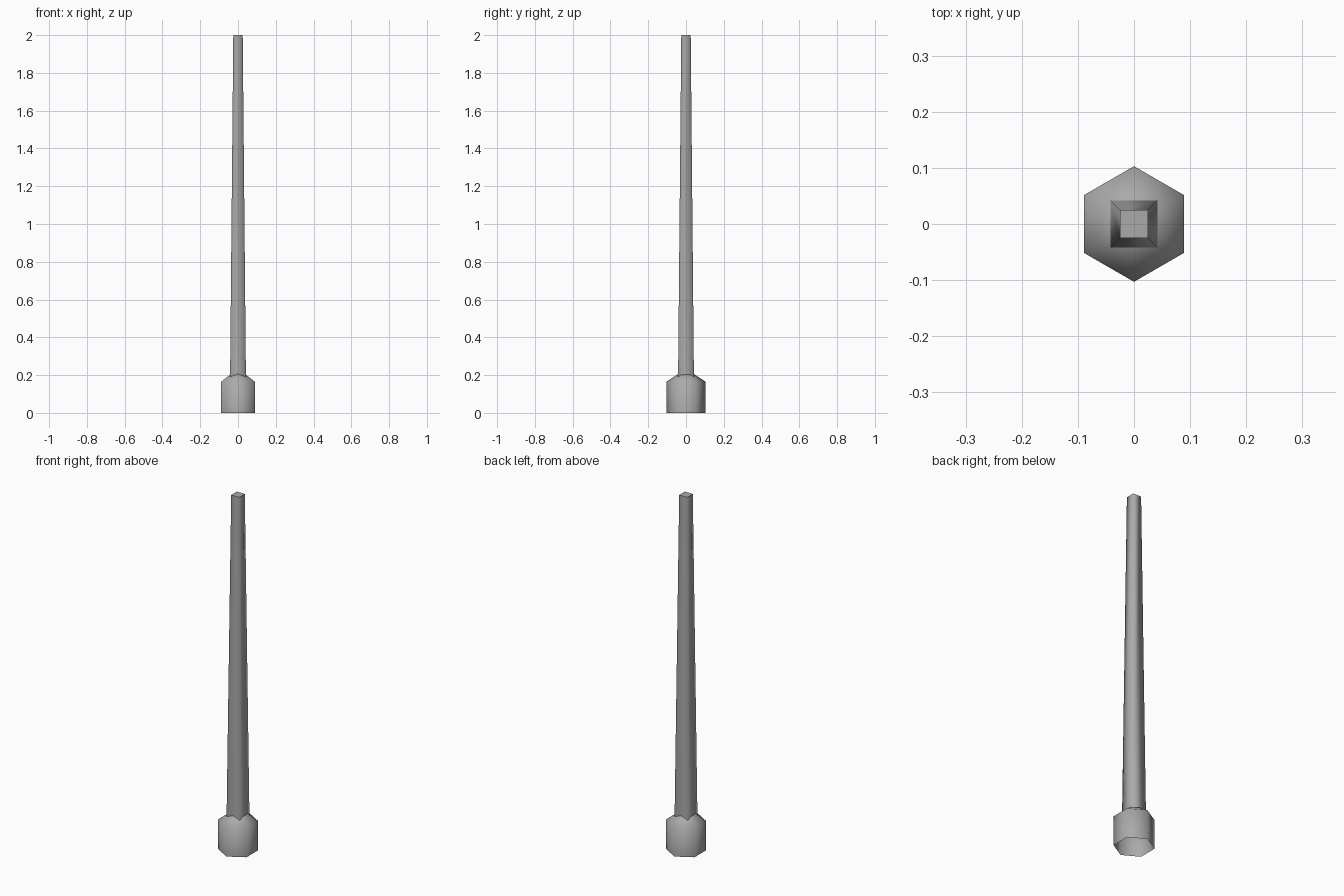
import bpy
import bmesh
import math

default = bpy.data.objects.get("Cube")
if default:
    bpy.data.objects.remove(default, do_unlink=True)

# Single grey material
grey = bpy.data.materials.new("plain_grey")
grey.use_nodes = True
colour = (0.4, 0.4, 0.4, 1.0)
grey.diffuse_color = colour
grey.node_tree.nodes["Principled BSDF"].inputs["Base Color"].default_value = colour


def prism(name, sides, turn, rings, apex=None, cap=False):
    """Stack of regular rings (radius, height), closed by an apex or a flat cap."""
    bm = bmesh.new()
    loops = []
    for radius, z in rings:
        angles = [turn + math.tau * i / sides for i in range(sides)]
        loops.append([bm.verts.new((radius * math.cos(a), radius * math.sin(a), z))
                      for a in angles])
    for low, high in zip(loops, loops[1:]):
        for i in range(sides):
            j = (i + 1) % sides
            bm.faces.new((low[i], low[j], high[j], high[i]))
    top = loops[-1]
    if apex is not None:
        tip = bm.verts.new((0, 0, apex))
        for i in range(sides):
            bm.faces.new((top[i], top[(i + 1) % sides], tip))
    for face in bm.faces:
        face.smooth = True
    if cap:
        lid = bm.faces.new(top)
        for edge in lid.edges:
            edge.smooth = False
    mesh = bpy.data.meshes.new(name)
    bm.to_mesh(mesh)
    bm.free()
    mesh.materials.append(grey)
    obj = bpy.data.objects.new(name, mesh)
    bpy.context.collection.objects.link(obj)
    return obj


# Hollow hexagonal foot with a sloping shoulder, open underneath
prism("hexagonal_base", 6, math.pi / 6, [(0.103, 0), (0.103, 0.165)], apex=0.235)

# Tapered square shaft
root = math.sqrt(2)
prism("tapered_pole", 4, math.pi / 4, [(0.042 * root, 0.18), (0.025 * root, 2.0)], cap=True)
